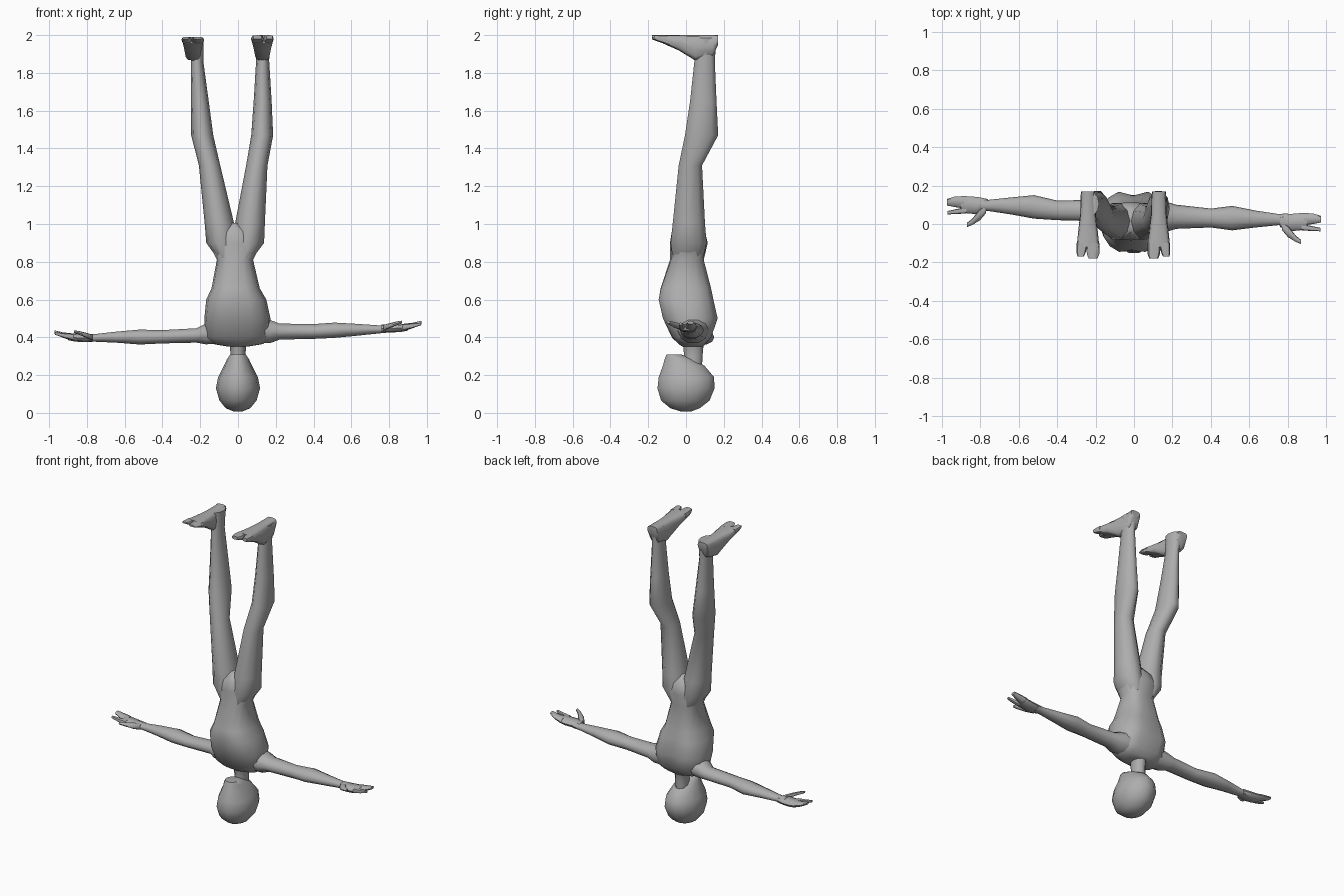
import bpy, bmesh, math

grey = bpy.data.materials.new("plain grey")
grey.diffuse_color = (0.42, 0.42, 0.42, 1)


def loft(name, axis, sections, n=12, power=2.0):
    """Skin rings given as (position, a0, a1, b0, b1[, front_dent, back_dent])."""
    bm = bmesh.new()
    rings = []
    for s in sections:
        p, a0, a1, b0, b1 = s[:5]
        dents = s[5:] if len(s) > 5 else (0, 0)
        ring = []
        for i in range(n):
            t = 2 * math.pi * i / n
            c, d = math.cos(t), math.sin(t)
            a = (a0 + a1) / 2 + (a1 - a0) / 2 * math.copysign(abs(c) ** (2 / power), c)
            b = (b0 + b1) / 2 + (b1 - b0) / 2 * math.copysign(abs(d) ** (2 / power), d)
            if abs(c) < 0.01:                       # centre line groove
                b += dents[0] if d < 0 else -dents[1]
            co = {'x': (p, a, b), 'y': (a, p, b), 'z': (a, b, p)}[axis]
            ring.append(bm.verts.new(co))
        rings.append(ring)
    for r, q in zip(rings, rings[1:]):
        for i in range(n):
            j = (i + 1) % n
            bm.faces.new((r[i], r[j], q[j], q[i]))
    bm.faces.new(rings[0])
    bm.faces.new(rings[-1])
    bmesh.ops.recalc_face_normals(bm, faces=bm.faces)
    me = bpy.data.meshes.new(name)
    bm.to_mesh(me)
    bm.free()
    me.materials.append(grey)
    me.shade_smooth()
    me.set_sharp_from_angle(angle=math.radians(50))
    ob = bpy.data.objects.new(name, me)
    bpy.context.collection.objects.link(ob)
    return ob


# Head, chin uppermost
loft("head", 'z', [
    (0.008, -0.025, 0.025, -0.03, 0.03),
    (0.025, -0.065, 0.065, -0.085, 0.075),
    (0.065, -0.098, 0.098, -0.135, 0.128),
    (0.13, -0.117, 0.117, -0.155, 0.155),
    (0.19, -0.105, 0.105, -0.148, 0.152),
    (0.25, -0.074, 0.074, -0.125, 0.10),
    (0.285, -0.058, 0.058, -0.115, 0.04),
    (0.308, -0.042, 0.042, -0.105, -0.02)], n=14)

loft("neck", 'z', [
    (0.20, -0.04, 0.04, -0.01, 0.085),
    (0.30, -0.04, 0.04, -0.012, 0.09),
    (0.355, -0.042, 0.042, -0.018, 0.095),
    (0.40, -0.06, 0.06, -0.03, 0.11)], n=10)

# Torso from shoulders up to the crotch
loft("torso", 'z', [
    (0.352, -0.06, 0.06, -0.02, 0.09),
    (0.365, -0.135, 0.135, -0.04, 0.105),
    (0.40, -0.172, 0.172, -0.075, 0.14, 0.0, 0.01),
    (0.50, -0.178, 0.172, -0.132, 0.178, 0.01, 0.03),
    (0.60, -0.168, 0.15, -0.155, 0.155, 0.015, 0.025),
    (0.66, -0.14, 0.115, -0.142, 0.142, 0.008, 0.02),
    (0.81, -0.112, 0.08, -0.085, 0.10, 0.0, 0.01),
    (0.90, -0.155, 0.125, -0.085, 0.115),
    (0.96, -0.10, 0.07, -0.075, 0.10),
    (1.005, -0.035, 0.002, -0.04, 0.06)], n=16, power=2.3)

# Legs, listed as x0, x1 at each height; depth is shared
heights = [(0.82, -0.075, 0.095), (0.90, -0.086, 0.114), (1.0, -0.075, 0.105),
           (1.31, -0.042, 0.088), (1.47, -0.01, 0.175), (1.65, 0.018, 0.165),
           (1.865, 0.042, 0.155), (1.985, 0.045, 0.165)]
leg_x = {
    "left": [(-0.11, -0.02), (-0.168, -0.012), (-0.176, -0.02), (-0.207, -0.094),
             (-0.248, -0.131), (-0.25, -0.155), (-0.25, -0.184), (-0.255, -0.182)],
    "right": [(-0.02, 0.078), (-0.025, 0.138), (-0.016, 0.142), (0.043, 0.156),
              (0.07, 0.186), (0.083, 0.178), (0.096, 0.165), (0.095, 0.17)]}
for side, xs in leg_x.items():
    loft(side + "_leg", 'z', [(z, x0, x1, y0, y1)
                              for (z, y0, y1), (x0, x1) in zip(heights, xs)], n=10)

# Feet with soles on top, plus a big toe and a block of small toes
for side, sx, cx, top in (("left", -1, -0.24, 1.99), ("right", 1, 0.13, 2.0)):
    def strip(y, inner, outer, z):
        a, b = sorted((cx + sx * inner, cx + sx * outer))
        return (y, a, b, z, top)
    loft(side + "_foot", 'y', [
        strip(0.17, -0.035, 0.035, 1.95), strip(0.14, -0.04, 0.038, 1.885),
        strip(0.05, -0.042, 0.04, 1.865), strip(-0.04, -0.052, 0.05, 1.92),
        strip(-0.12, -0.06, 0.058, 1.955)], n=12, power=3.5)
    loft(side + "_big_toe", 'y', [
        strip(-0.10, -0.06, 0.01, 1.95), strip(-0.155, -0.06, 0.005, 1.968),
        strip(-0.18, -0.05, -0.004, 1.978)], n=8, power=3)
    loft(side + "_small_toes", 'y', [
        strip(-0.10, 0.0, 0.058, 1.952), strip(-0.15, 0.012, 0.058, 1.968),
        strip(-0.168, 0.02, 0.054, 1.978)], n=8, power=3)

# Arms and hands reach out sideways
loft("left_arm", 'x', [
    (-0.08, -0.03, 0.12, 0.365, 0.50), (-0.17, -0.02, 0.125, 0.36, 0.475),
    (-0.22, 0.015, 0.125, 0.37, 0.45), (-0.40, 0.02, 0.122, 0.366, 0.44),
    (-0.52, 0.028, 0.15, 0.36, 0.443), (-0.64, 0.05, 0.138, 0.37, 0.432),
    (-0.76, 0.068, 0.125, 0.376, 0.418), (-0.81, 0.065, 0.132, 0.376, 0.42)], n=10)
loft("right_arm", 'x', [
    (0.08, -0.05, 0.13, 0.365, 0.52), (0.17, -0.04, 0.115, 0.366, 0.495),
    (0.22, -0.025, 0.10, 0.386, 0.475), (0.40, -0.018, 0.08, 0.39, 0.472),
    (0.51, -0.033, 0.094, 0.395, 0.48), (0.63, -0.018, 0.07, 0.407, 0.473),
    (0.75, -0.006, 0.052, 0.42, 0.464), (0.80, -0.015, 0.055, 0.425, 0.465)], n=10)

# Hands share one layout: sx side, oy and oz shift of the palm
for side, sx, oy, oz in (("left", -1, 0.10, 0.397), ("right", 1, 0.012, 0.448)):
    def part(name, rows, n=8):
        loft(side + name, 'x', [(sx * x, oy + y0, oy + y1, oz + z0, oz + z1)
                                for x, y0, y1, z0, z1 in rows], n=n, power=2.5)
    part("_palm", [(0.76, -0.028, 0.03, -0.02, 0.02), (0.81, -0.05, 0.04, -0.022, 0.02),
                   (0.86, -0.045, 0.044, -0.02, 0.022), (0.90, -0.04, 0.045, -0.012, 0.025)])
    part("_fingers", [(0.88, -0.02, 0.045, -0.014, 0.024), (0.93, -0.012, 0.043, 0.002, 0.03),
                      (0.972, -0.004, 0.03, 0.022, 0.04)])
    part("_index_finger", [(0.87, -0.045, -0.01, -0.012, 0.022), (0.92, -0.048, -0.022, 0.0, 0.025),
                           (0.968, -0.05, -0.032, 0.016, 0.03)])
    part("_thumb", [(0.77, -0.045, 0.0, -0.014, 0.018), (0.80, -0.08, -0.02, 0.0, 0.026),
                    (0.84, -0.105, -0.072, 0.016, 0.036), (0.868, -0.116, -0.094, 0.026, 0.04)])
